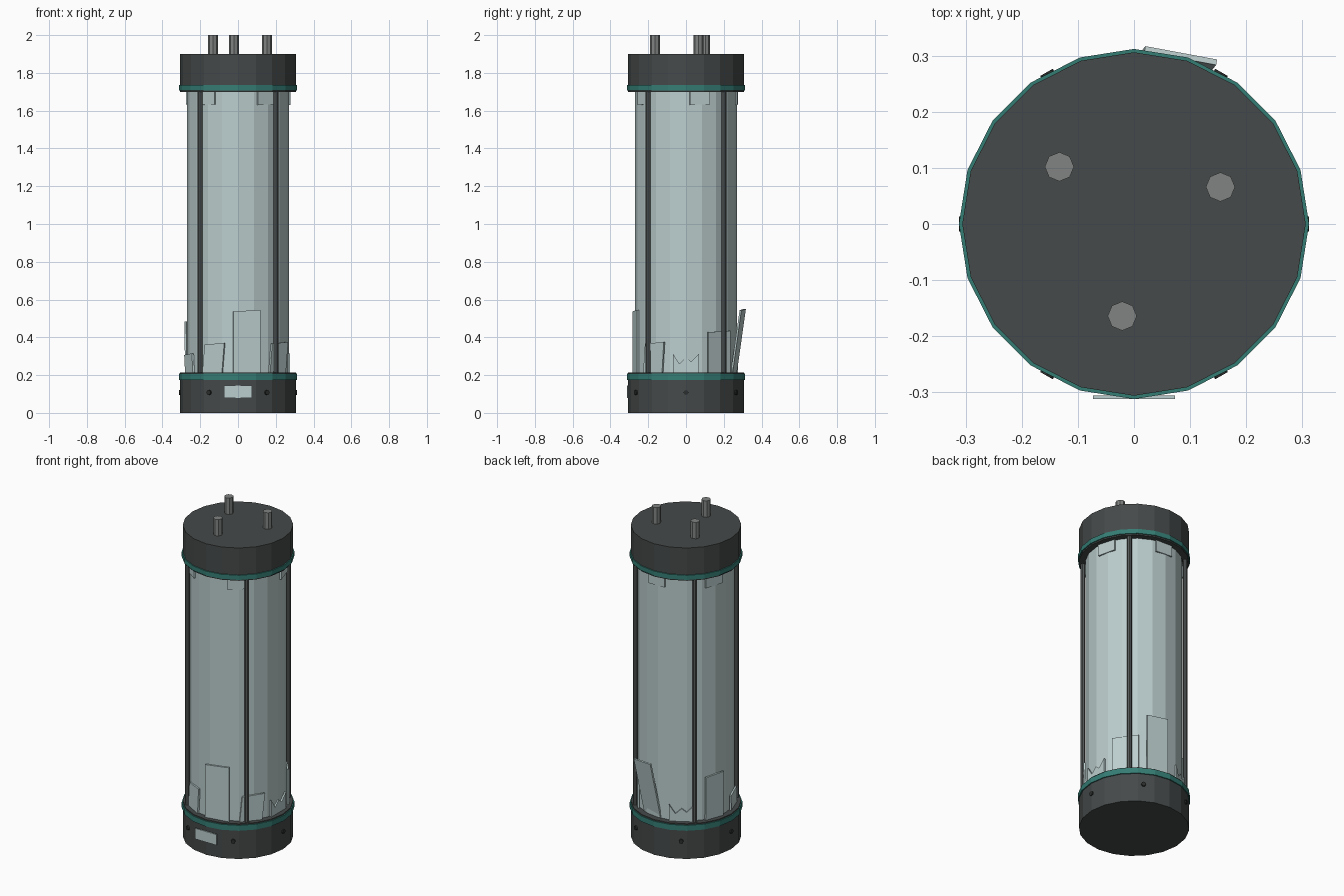
import bpy
import bmesh
from math import radians, cos, sin, pi
from mathutils import Matrix, Vector

if "Cube" in bpy.data.objects:
    bpy.data.objects.remove(bpy.data.objects["Cube"])


def material(name, rgb):
    m = bpy.data.materials.new(name)
    m.diffuse_color = (*rgb, 1)
    m.use_nodes = True
    m.node_tree.nodes["Principled BSDF"].inputs["Base Color"].default_value = m.diffuse_color
    return m


DARK = material("dark casing", (0.060, 0.067, 0.067))
TEAL = material("teal band", (0.035, 0.205, 0.175))
GLASS = material("pale glass", (0.50, 0.61, 0.61))
STEEL = material("grey steel", (0.22, 0.23, 0.23))
ROD = material("rod metal", (0.10, 0.11, 0.11))
BOLT = material("black bolt", (0.025, 0.028, 0.028))


def finish(name, bm, mat):
    bmesh.ops.recalc_face_normals(bm, faces=bm.faces)
    mesh = bpy.data.meshes.new(name)
    bm.to_mesh(mesh)
    bm.free()
    mesh.materials.append(mat)
    ob = bpy.data.objects.new(name, mesh)
    bpy.context.collection.objects.link(ob)
    return ob


def lathe(name, profile, mat, sides=20, centre=(0, 0), closed=False):
    """Spin (radius, z) points round a vertical axis; cap the ends unless closed."""
    bm = bmesh.new()
    rings = [[bm.verts.new((centre[0] + r * cos(2 * pi * i / sides),
                            centre[1] + r * sin(2 * pi * i / sides), z))
              for i in range(sides)] for r, z in profile]
    pairs = list(zip(rings, rings[1:]))
    if closed:
        pairs.append((rings[-1], rings[0]))
    else:
        bm.faces.new(rings[0])
        bm.faces.new(rings[-1])
    for a, b in pairs:
        for i in range(sides):
            j = (i + 1) % sides
            bm.faces.new((a[i], a[j], b[j], b[i]))
    return finish(name, bm, mat)


def shard(name, angle, radius, z, outline, tilt=0, thick=0.01):
    """Thin plate facing outwards; outline is in (sideways, up) coordinates."""
    bm = bmesh.new()
    face = bm.faces.new([bm.verts.new((-thick / 2, u, v)) for u, v in outline])
    out = bmesh.ops.extrude_face_region(bm, geom=[face])["geom"]
    bmesh.ops.translate(bm, vec=(thick, 0, 0),
                        verts=[g for g in out if isinstance(g, bmesh.types.BMVert)])
    bm.transform(Matrix.Rotation(radians(angle), 4, 'Z')
                 @ Matrix.Translation((radius, 0, z))
                 @ Matrix.Rotation(radians(tilt), 4, 'Y'))
    return finish(name, bm, GLASS)


# Casing ends and coloured bands
lathe("base", [(0.306, 0), (0.306, 0.215)], DARK)
lathe("top_cap", [(0.306, 1.70), (0.306, 1.90)], DARK)
for name, low, high in (("base_band", 0.175, 0.208), ("top_band", 1.708, 1.736)):
    lathe(name, [(0.295, low), (0.312, low), (0.312, high), (0.295, high)], TEAL, closed=True)

# Glass tube
lathe("glass_tube", [(0.270, 0.20), (0.270, 1.72)], GLASS)

# Upright rods on the diagonals
for i in range(4):
    a = radians(45 + 90 * i)
    lathe(f"rod_{i}", [(0.013, 0.20), (0.013, 1.715)], ROD, sides=8,
          centre=(0.284 * cos(a), 0.284 * sin(a)))

# Contact pins on the top
for i, c in enumerate([(-0.133, 0.102), (0.154, 0.066), (-0.021, -0.164)]):
    lathe(f"pin_{i}", [(0.026, 1.88), (0.026, 2.0)], STEEL, sides=8, centre=c)

# Bolts round the base
for i in range(6):
    a = radians(60 * i)
    direction = Vector((cos(a), sin(a), 0))
    bm = bmesh.new()
    bmesh.ops.create_cone(bm, cap_ends=True, segments=8, radius1=0.013, radius2=0.013, depth=0.02)
    bm.transform(Matrix.Translation(direction * 0.302 + Vector((0, 0, 0.108)))
                 @ direction.to_track_quat('Z', 'Y').to_matrix().to_4x4())
    finish(f"bolt_{i}", bm, BOLT)

# Label plate on the front of the base
shard("label_plate", -90, 0.309, 0.08,
      [(-0.073, 0), (0.073, 0), (0.073, 0.065), (-0.073, 0.065)], thick=0.006)

# Broken glass standing round the base: height, half width, sideways lean, tilt
LOWER = [(0.34, 0.073, 0.0, 0), (0.17, 0.065, 0.015, 1), (0.11, 0.07, 0.0, 0),
         (0.23, 0.075, 0.0, 0), (0.35, 0.065, -0.03, 9), (0.11, 0.07, 0.0, 0),
         (0.28, 0.06, 0.0, 1), (0.11, 0.06, -0.01, 1), (0.165, 0.06, 0.015, 0)]
for i, (h, w, lean, tilt) in enumerate(LOWER):
    if i in (2, 5):    # jagged stumps
        outline = [(-w, 0), (w, 0), (w, h), (w * 0.4, h * 0.6), (0, h * 0.8),
                   (-w * 0.5, h * 0.5), (-w, h)]
    else:
        outline = [(-w, 0), (w, 0), (w + lean, h), (-w + lean, h - 0.008)]
    shard(f"lower_shard_{i}", -80 + 40 * i, 0.256 if tilt > 5 else 0.271, 0.205, outline, tilt)

# Broken glass hanging from the top cap
for i in range(5):
    shard(f"upper_shard_{i}", 16 + 72 * i, 0.268, 1.63,
          [(-0.055, 0), (0.055, 0.004), (0.055, 0.08), (-0.055, 0.08)])
